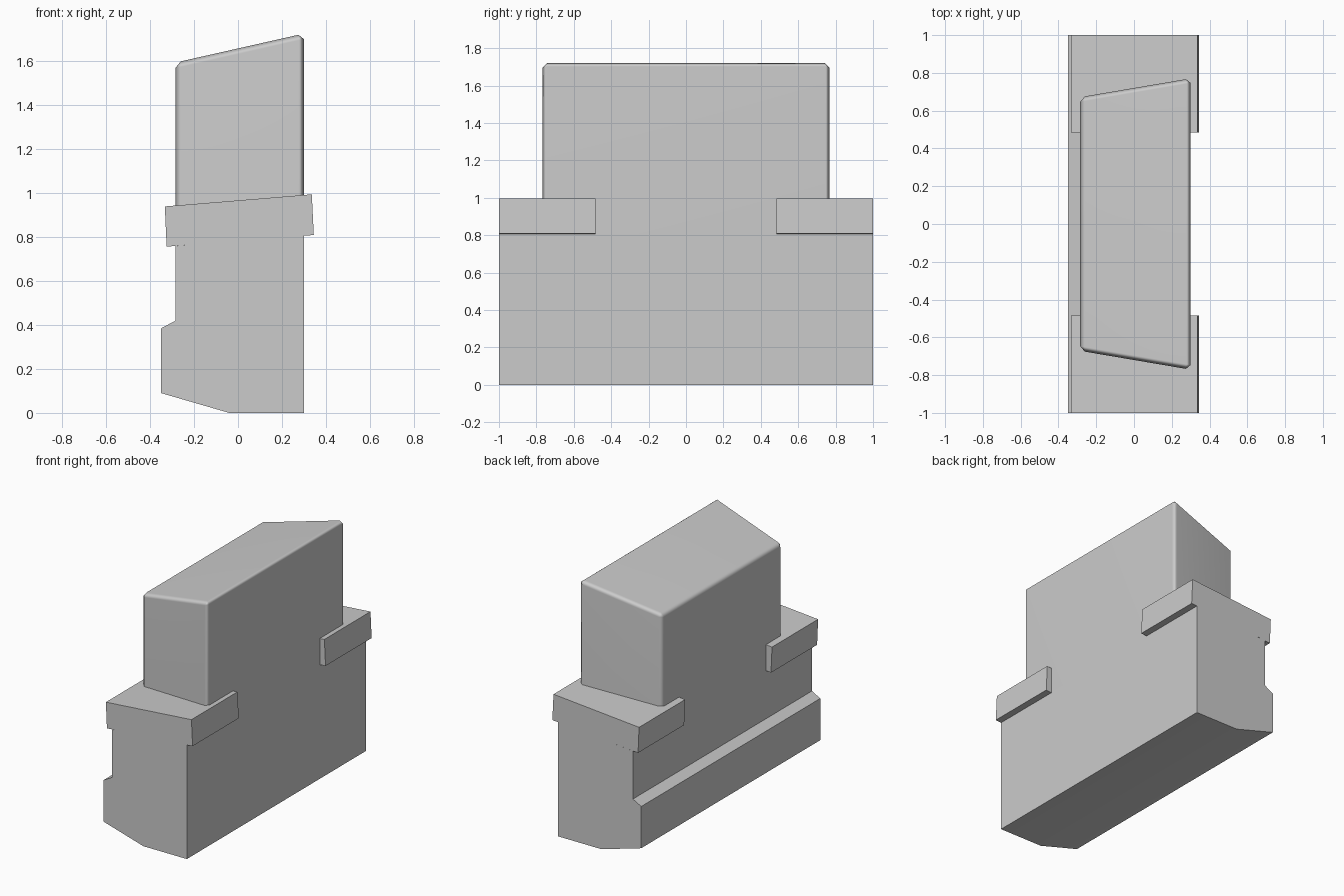
import bpy, bmesh, math

cube = bpy.data.objects.get("Cube")
if cube:
    bpy.data.objects.remove(cube, do_unlink=True)

grey = bpy.data.materials.new("plain_grey")
grey.use_nodes = True
colour = (0.6, 0.6, 0.6, 1)
grey.diffuse_color = colour
grey.node_tree.nodes["Principled BSDF"].inputs["Base Color"].default_value = colour


def prism(name, profile, near, far, bevel=0):
    """Extrude an (x, z) profile along y; near and far give the end y for each x."""
    bm = bmesh.new()
    a = [bm.verts.new((x, near(x), z)) for x, z in profile]
    b = [bm.verts.new((x, far(x), z)) for x, z in profile]
    bm.faces.new(a)
    bm.faces.new(b[::-1])
    n = len(profile)
    for i in range(n):
        j = (i + 1) % n
        bm.faces.new((a[j], a[i], b[i], b[j]))
    bmesh.ops.recalc_face_normals(bm, faces=bm.faces)
    if bevel:
        # Chamfer everything except the hidden bottom rim
        edges = [e for e in bm.edges if max(v.co.z for v in e.verts) > 1]
        bmesh.ops.bevel(bm, geom=edges, offset=bevel, segments=1,
                        profile=0.5, affect='EDGES')
    mesh = bpy.data.meshes.new(name)
    bm.to_mesh(mesh)
    bm.free()
    mesh.materials.append(grey)
    obj = bpy.data.objects.new(name, mesh)
    bpy.context.collection.objects.link(obj)
    bpy.ops.object.select_all(action='DESELECT')
    obj.select_set(True)
    bpy.context.view_layer.objects.active = obj
    bpy.ops.object.shade_smooth_by_angle(angle=math.radians(50))
    if bevel:
        obj.modifiers.new("flat_face_normals", 'WEIGHTED_NORMAL').keep_sharp = True
    return obj


LEFT, RIGHT = 0.30, -0.285
SEAM_L, SEAM_R = 0.807, 0.76

# Lower body with a ledge and sloped underside
prism("body", [(-0.35, 0.09), (-0.04, 0), (LEFT, 0), (LEFT, SEAM_L),
               (RIGHT, SEAM_R), (RIGHT, 0.42), (-0.35, 0.385)],
      lambda x: -1, lambda x: 1)

# Upper block, tapered in plan with a sloping top
def half_length(x):
    return 0.72 + 0.17 * x

prism("upper_block", [(RIGHT, SEAM_R), (LEFT, SEAM_L), (LEFT, 1.727), (RIGHT, 1.595)],
      lambda x: -half_length(x), half_length, bevel=0.025)

# Tilted caps overhanging both sides at each end
cap = [(-0.325, 0.757), (0.345, 0.81), (0.336, 0.995), (-0.333, 0.94)]
for name, y0, y1 in (("front_cap", -1, -0.485), ("back_cap", 0.485, 1)):
    prism(name, cap, lambda x: y0, lambda x: y1)
